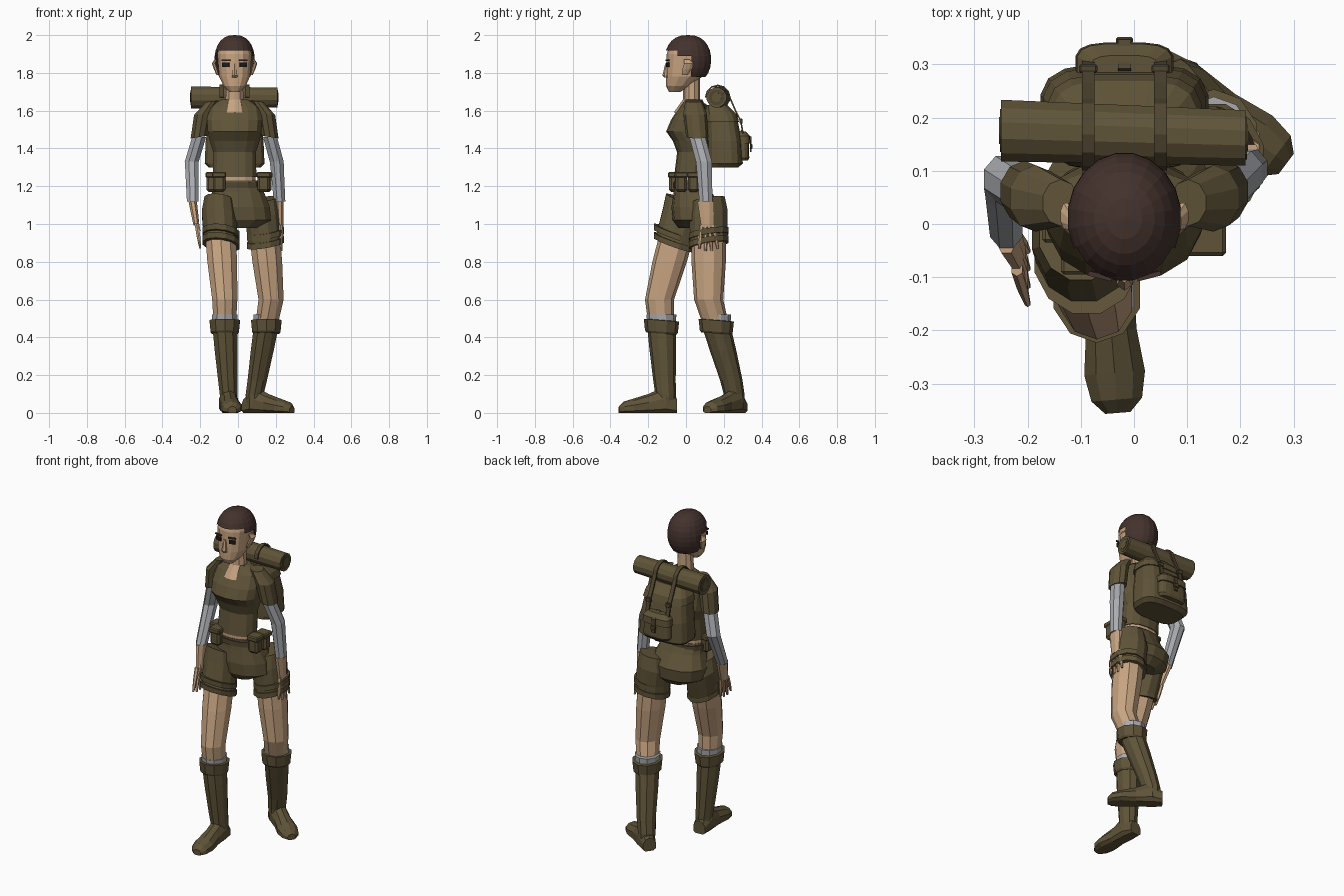
import bpy, bmesh
from math import cos, sin, pi, radians, copysign
from mathutils import Vector

default_cube = bpy.data.objects.get("Cube")
if default_cube:
    bpy.data.objects.remove(default_cube, do_unlink=True)


def material(name, red, green, blue):
    mat = bpy.data.materials.new(name)
    mat.use_nodes = True
    mat.diffuse_color = (red, green, blue, 1)
    shader = mat.node_tree.nodes["Principled BSDF"]
    shader.inputs["Base Color"].default_value = mat.diffuse_color
    return mat


OLIVE = material("olive cloth", .115, .088, .04)
STRAP = material("dark olive strap", .08, .06, .03)
SKIN = material("skin", .57, .37, .22)
LIP = material("lip", .33, .17, .11)
HAIR = material("dark brown hair", .057, .032, .026)
GREY = material("grey knit", .4, .41, .43)
EYE = material("dark eye", .015, .01, .01)
MIDDLE = -.018  # centre line of the upper body
SIDES = (("right", -1), ("left", 1))


def finish(name, bm, mat):
    bmesh.ops.recalc_face_normals(bm, faces=bm.faces)
    mesh = bpy.data.meshes.new(name)
    bm.to_mesh(mesh)
    bm.free()
    mesh.materials.append(mat)
    part = bpy.data.objects.new(name, mesh)
    bpy.context.collection.objects.link(part)
    return part


def bridge(name, rings, mat, keep=None):
    """Skin a sequence of closed rings and cap both ends."""
    bm = bmesh.new()
    loops = [[bm.verts.new(point) for point in ring] for ring in rings]
    for low, high in zip(loops, loops[1:]):
        for i in range(len(low)):
            bm.faces.new((low[i - 1], low[i], high[i], high[i - 1]))
    bm.faces.new(loops[0])
    bm.faces.new(loops[-1])
    if keep:
        unwanted = [f for f in bm.faces if not keep(f.calc_center_median())]
        bmesh.ops.delete(bm, geom=unwanted, context="FACES")
    return finish(name, bm, mat)


def circle(count):
    return [(cos(angle), sin(angle)) for angle in (2 * pi * (i + .5) / count for i in range(count))]


def loft(name, rows, mat, sides=10, square=1, tilt=(0, 0), keep=None):
    """Stack of level or tilted rings, each row (centre, half width, half depth)."""
    rings = []
    for centre, width, depth in rows:
        ring = []
        for c, s in circle(sides):
            dx = width * copysign(abs(c) ** square, c)
            dy = depth * copysign(abs(s) ** square, s)
            ring.append(Vector(centre) + Vector((dx, dy, tilt[0] * dx + tilt[1] * dy)))
        rings.append(ring)
    return bridge(name, rings, mat, keep)


def trunk(name, rows, mat, **options):
    """Rows (height, y, half width, half depth) on the body centre line."""
    return loft(name, [((MIDDLE, y, z), w, d) for z, y, w, d in rows], mat, **options)


def limb(name, points, radii, mat, deep=1.1, **options):
    return loft(name, [(p, r, r * deep) for p, r in zip(points, radii)], mat, **options)


def bag(name, front, ratio, rows, mat):
    """Rows (height, half width); the front stays flat and the back swells."""
    trunk(name, [(z, front + ratio * w, w, ratio * w) for z, w in rows], mat, sides=16, square=.6)


def box(name, centre, size, mat, turn=0, bevel=0):
    bm = bmesh.new()
    bmesh.ops.create_cube(bm, size=1)
    bmesh.ops.scale(bm, vec=size, verts=bm.verts)
    if bevel:
        bmesh.ops.bevel(bm, geom=bm.edges[:], offset=bevel, segments=1, affect="EDGES")
    part = finish(name, bm, mat)
    part.location = centre
    part.rotation_euler.z = turn


def ribbon(name, x, path, mat, width=.024):
    """Flat strap following (y, z) points."""
    bm = bmesh.new()
    pairs = [[bm.verts.new((x + s * width / 2, y, z)) for s in (-1, 1)] for y, z in path]
    for start, end in zip(pairs, pairs[1:]):
        bm.faces.new((start[0], start[1], end[1], end[0]))
    thickness = finish(name, bm, mat).modifiers.new("thickness", "SOLIDIFY")
    thickness.thickness, thickness.offset = .008, 0


# Head and neck
trunk("head", [(1.7, -.06, .03, .03), (1.73, -.04, .06, .065), (1.78, -.01, .083, .095),
               (1.9, .01, .093, .112), (1.95, .01, .08, .095)], SKIN, sides=14, square=.85)
trunk("neck", [(1.59, .01, .07, .075), (1.66, .03, .05, .045), (1.77, .03, .045, .045)], SKIN)


# Hair: a blunt ellipsoid opened around the face and ears
def hair_covers(centre):
    hairline = -.03 if centre.z > 1.89 else .03
    return centre.z > 1.92 or centre.y > hairline


latitudes = [radians(13.5 * step - 45) for step in range(11)]
trunk("hair", [(1.87 + .13 * sin(lat), .01, .108 * swell, .125 * swell)
               for lat, swell in ((lat, max(cos(lat), .01) ** .8) for lat in latitudes)],
      HAIR, sides=20, keep=hair_covers)

# Facial features
for label, side in SIDES:
    x = MIDDLE + side * .046
    box(label + "_eye", (x, -.096, 1.843), (.038, .009, .022), EYE, side * .25)
    box(label + "_eyebrow", (x, -.098, 1.868), (.046, .009, .008), HAIR, side * .25)
    ear = Vector((MIDDLE + side * .1, .005, 1.83))
    limb(label + "_ear", [ear + Vector((side * out, out, rise)) for out, rise in
                          ((-.01, -.04), (0, -.01), (.01, .02), (0, .04))],
         (.007, .011, .011, .007), SKIN, deep=2.4, sides=8)
trunk("nose", [(1.775, -.1, .016, .016), (1.785, -.105, .017, .02), (1.85, -.1, .009, .01)], SKIN, sides=6)
box("mouth", (MIDDLE, -.097, 1.747), (.04, .009, .008), LIP)

# Shirt and midriff
trunk("shirt", [(1.25, .02, .118, .083), (1.38, .033, .115, .08), (1.44, .03, .135, .1),
                (1.49, .01, .145, .115), (1.55, .02, .15, .1), (1.62, .035, .14, .07),
                (1.66, .04, .07, .045)], OLIVE, sides=14, square=.85)
trunk("midriff", [(z, .02, .112, .078) for z in (1.2, 1.26)], SKIN, sides=14, square=.85)


# Arms: short sleeve, long knit sleeve and hand
def arm(label, side, elbow, wrist, fingertip):
    elbow, wrist, fingertip = map(Vector, (elbow, wrist, fingertip))
    shoulder = Vector((MIDDLE + side * .12, .04, 1.65))
    cuff = Vector((MIDDLE + side * .188, .06, 1.46))
    limb(label + "_short_sleeve", (shoulder, shoulder.lerp(cuff, .4) + Vector((side * .02, 0, .01)), cuff),
         (.035, .05, .047), OLIVE, deep=1.25, tilt=(side * -.15, 0))
    limb(label + "_knit_sleeve", (cuff, elbow, elbow.lerp(wrist, .2), wrist),
         (.04, .04, .038, .033), GREY, deep=1.15, sides=8)
    knuckle = wrist.lerp(fingertip, .5)
    limb(label + "_palm", (wrist, wrist.lerp(knuckle, .6), knuckle), (.024, .02, .017),
         SKIN, deep=2, sides=8)
    for finger in range(4):
        offset = finger - 1.5
        root = knuckle + Vector((0, offset * .02, .01))
        tip = fingertip + Vector((0, offset * .033, abs(offset) * .012))
        limb(f"{label}_finger_{finger + 1}", (root, root.lerp(tip, .5), tip),
             (.012, .011, .006), SKIN, sides=6)
    thumb_tip = knuckle + Vector((side * -.015, -.05, -.03))
    limb(label + "_thumb", (wrist.lerp(knuckle, .4), knuckle.lerp(thumb_tip, .5), thumb_tip),
         (.015, .014, .007), SKIN, sides=6)


arm("right", -1, (-.245, .085, 1.33), (-.24, -.01, 1.12), (-.2, -.1, .865))
arm("left", 1, (.205, .095, 1.33), (.22, .105, 1.12), (.23, .12, .85))

# Shorts, belt and pouches
loft("shorts_hips", [((-.01, .022, 1.23), .122, .083), ((0, .035, 1.17), .14, .1),
                     ((0, .055, 1.09), .172, .132), ((.01, .055, 1.02), .17, .125),
                     ((.01, .05, .98), .09, .09)], OLIVE, sides=14, square=.9)
loft("belt", [((-.01, .024, z), .133, .093) for z in (1.19, 1.22)], STRAP, sides=14, square=.9)
for name, x, y in (("right_front", -.1, -.06), ("right_side", -.135, 0),
                   ("left_front", .135, -.025), ("left_side", .145, .04)):
    box(name + "_pouch", (x, y, 1.22), (.065, .06, .1), OLIVE, bevel=.012)
    box(name + "_pouch_flap", (x, y, 1.26), (.075, .07, .03), OLIVE, bevel=.006)


# Legs: shorts leg with hem bands, bare leg, sock and boot
def leg(label, tilt, hip, knee, cuff, ankle, toe_direction):
    hip, knee, cuff, ankle = map(Vector, (hip, knee, cuff, ankle))
    up = Vector((0, 0, 1))
    hem = hip.lerp(knee, .36)
    limb(label + "_shorts_leg", (hip + up * .08, hip, hem), (.08, .095, .093), OLIVE, sides=12, tilt=tilt)
    for band, lift in (("lower", 0), ("upper", .045)):
        limb(f"{label}_{band}_hem_band", (hem + up * lift, hem + up * (lift + .03)), (.101, .101),
             OLIVE, deep=1.08, sides=12, tilt=tilt)
    limb(label + "_bare_leg", (hip, hip.lerp(knee, .55), knee, cuff), (.085, .083, .07, .062), SKIN)
    limb(label + "_sock", (cuff, cuff + up * .06), (.068, .072), GREY)
    limb(label + "_boot_shaft", (cuff, cuff.lerp(ankle, .35), cuff.lerp(ankle, .8), ankle * .98, ankle - up * .08),
         (.069, .064, .054, .05, .048), OLIVE)
    limb(label + "_boot_cuff", [cuff + up * lift for lift in (-.04, -.03, .03, .032)],
         (.072, .079, .085, .07), OLIVE, tilt=(0, -.08))
    # Foot, swept along the toe direction with a flat sole
    forward = Vector((*toe_direction, 0))
    across = forward.cross(up)
    rings = []
    for reach, half, tall in ((-.06, .04, .08), (0, .052, .14), (.09, .05, .1),
                              (.17, .06, .075), (.22, .05, .06), (.245, .025, .035)):
        base = Vector((ankle.x, ankle.y, 0)) + forward * reach
        rings.append([base + across * half * c + up * tall * max(0, .35 + .65 * s) for c, s in circle(10)])
    bridge(label + "_boot_foot", rings, OLIVE)


leg("right", (-.12, -.35), (-.1, -.02, 1.05), (-.07, -.14, .6), (-.07, -.13, .46), (-.05, -.11, .1), (.08, -1))
leg("left", (.17, .15), (.13, .12, 1.05), (.175, .12, .6), (.15, .16, .46), (.09, .26, .1), (.8, -.6))

# Backpack: body, lid, pocket and flap
bag("pack_body", .11, .6, ((1.3, .14), (1.32, .16), (1.44, .155), (1.56, .135), (1.61, .105)), OLIVE)
bag("pack_lid", .1, .62, ((1.54, .147), (1.58, .137), (1.63, .095)), OLIVE)
bag("pack_pocket", .26, .42, ((1.335, .08), (1.35, .09), (1.46, .085), (1.48, .07)), OLIVE)
bag("pocket_flap", .26, .44, ((1.425, .093), (1.465, .09), (1.49, .065)), OLIVE)
ribbon("pocket_strap", MIDDLE, ((.29, 1.495), (.343, 1.46), (.343, 1.38)), STRAP)
box("pocket_buckle", (MIDDLE, .345, 1.41), (.032, .012, .025), STRAP, bevel=.003)


# Bedroll with coiled ends, held by straps
def roll(name, ends, mat):
    bridge(name, [[(x, .168 - .03 * x + r * c, 1.67 + r * s) for c, s in circle(12)] for x, r in ends], mat)


roll("bedroll", ((-.25, .06), (.21, .054)), OLIVE)
for label, x, out in (("right", -.25, -.002), ("left", .21, .002)):
    roll(label + "_outer_coil", ((x, .042), (x + out, .042)), STRAP)
    roll(label + "_inner_coil", ((x, .026), (x + out * 2, .026)), OLIVE)
for label, side in SIDES:
    x = MIDDLE + side * .068
    over = [(.168 - .064 * cos(turn), 1.67 + .064 * sin(turn)) for turn in (pi * i / 6 for i in range(7))]
    ribbon(label + "_pack_strap", x, over + [(.262, 1.6), (.29, 1.545), (.302, 1.48)], STRAP)
    box(label + "_strap_buckle", (x, .292, 1.545), (.034, .016, .026), STRAP, bevel=.003)
    ribbon(label + "_shoulder_strap", x, ((.06, 1.64), (.1, 1.635), (.14, 1.6)), STRAP)
